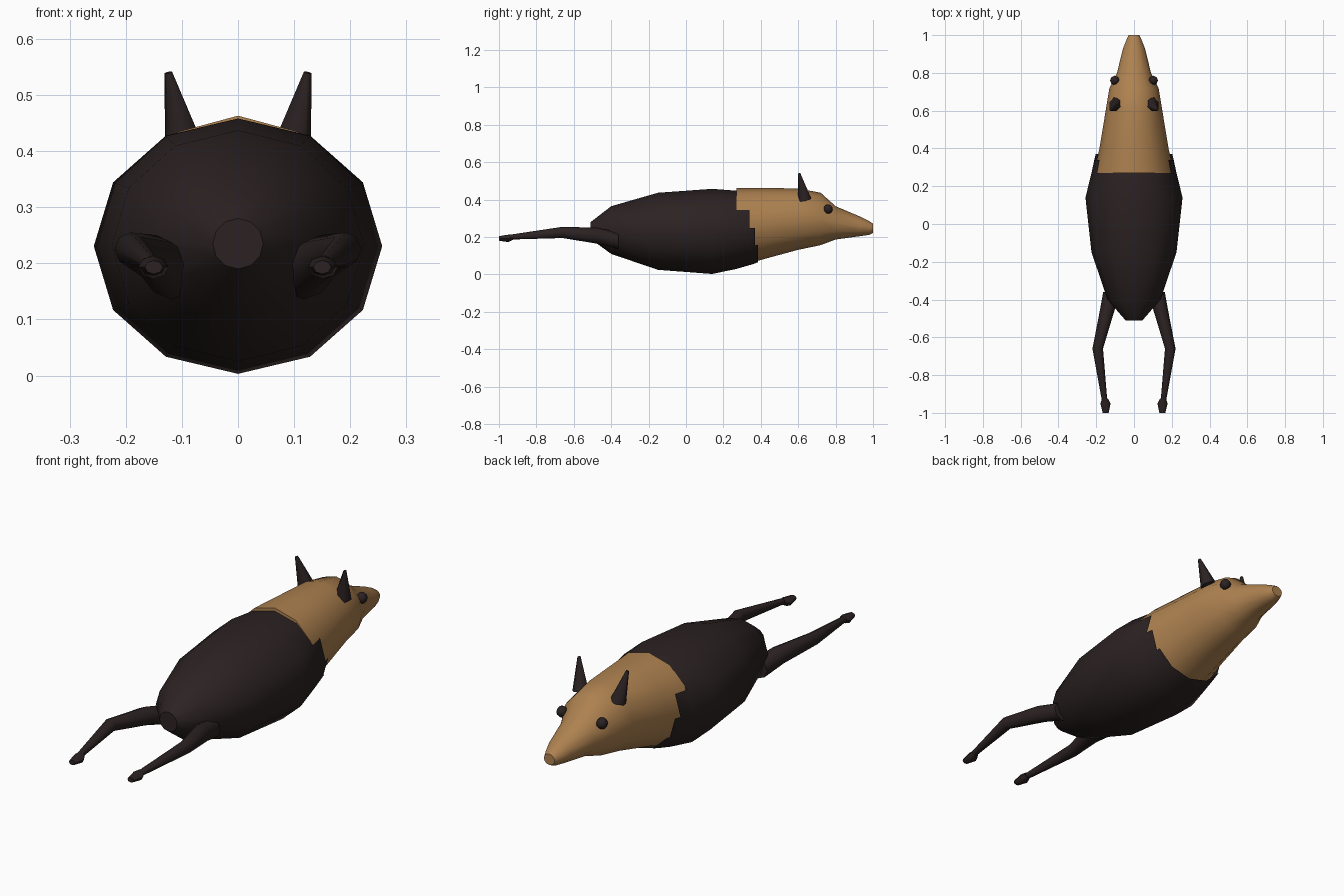
import bpy, bmesh, math
from mathutils import Vector

default = bpy.data.objects.get("Cube")
if default:
    bpy.data.objects.remove(default, do_unlink=True)


def material(name, rgb):
    m = bpy.data.materials.new(name)
    m.use_nodes = True
    m.diffuse_color = (*rgb, 1)
    bsdf = m.node_tree.nodes["Principled BSDF"]
    bsdf.inputs["Base Color"].default_value = (*rgb, 1)
    bsdf.inputs["Roughness"].default_value = 0.8
    return m


DARK = material("dark_brown", (0.025, 0.016, 0.016))
TAN = material("tan", (0.42, 0.22, 0.08))


def finish(name, bm, mat, angle=50):
    bmesh.ops.recalc_face_normals(bm, faces=bm.faces)
    me = bpy.data.meshes.new(name)
    bm.to_mesh(me)
    bm.free()
    me.materials.append(mat)
    ob = bpy.data.objects.new(name, me)
    bpy.context.collection.objects.link(ob)
    bpy.ops.object.select_all(action="DESELECT")
    ob.select_set(True)
    bpy.context.view_layer.objects.active = ob
    bpy.ops.object.shade_smooth_by_angle(angle=math.radians(angle))
    return ob


def loft(rings, sides, keep=lambda y, turn: True, cap_front=True):
    """Skin elliptical rings (x, y, z, half width, half height) set along y."""
    bm = bmesh.new()
    loops = []
    for x, y, z, rx, rz in rings:
        turns = [math.tau * i / sides for i in range(sides)]
        loops.append([bm.verts.new((x + rx * math.sin(t), y, z + rz * math.cos(t)))
                      for t in turns])
    for a, b, ring in zip(loops, loops[1:], rings[1:]):
        for i in range(sides):
            turn = (i + 0.5) * 360 / sides
            if keep(ring[1], min(turn, 360 - turn)):
                j = (i + 1) % sides
                bm.faces.new((a[i], a[j], b[j], b[i]))
    bm.faces.new(loops[0])
    if cap_front:
        bm.faces.new(loops[-1])
    loose = [v for v in bm.verts if not v.link_faces]
    bmesh.ops.delete(bm, geom=loose, context="VERTS")
    return bm


def profile(rows):
    """Turn (y, top, bottom, half width) into centred rings."""
    return [(0, y, (t + b) / 2, w, (t - b) / 2) for y, t, b, w in rows]


# Body, with a collar that steps further along the lower it goes
def collar(y, turn):
    end = 0.27 if turn < 60 else 0.34 if turn < 90 else 0.37 if turn < 120 else 0.385
    return y <= end + 0.001


body = profile([
    (-0.51, 0.28, 0.19, 0.045), (-0.40, 0.365, 0.11, 0.14),
    (-0.15, 0.437, 0.025, 0.225), (0.14, 0.458, 0.003, 0.257),
    (0.27, 0.448, 0.03, 0.225), (0.34, 0.445, 0.05, 0.21),
    (0.37, 0.44, 0.06, 0.203), (0.385, 0.438, 0.066, 0.2)])
finish("body", loft(body, 12, collar, cap_front=False), DARK)

# Head, running from the collar to the snout
head = profile([
    (0.27, 0.463, 0.036, 0.212), (0.40, 0.463, 0.078, 0.183),
    (0.60, 0.46, 0.132, 0.15), (0.72, 0.437, 0.157, 0.13),
    (0.80, 0.365, 0.187, 0.09), (0.93, 0.31, 0.205, 0.058),
    (0.98, 0.285, 0.212, 0.038), (1.0, 0.272, 0.222, 0.028)])
finish("head", loft(head, 12), TAN)

for side, label in ((1, "left"), (-1, "right")):
    # Leg: thigh, knee and ankle
    leg = [(side * x, y, z, rx, rz) for x, y, z, rx, rz in (
        (0.155, -0.94, 0.2, 0.014, 0.013), (0.192, -0.66, 0.225, 0.028, 0.03),
        (0.145, -0.47, 0.207, 0.038, 0.043), (0.118, -0.36, 0.18, 0.045, 0.045))]
    finish(label + "_leg", loft(leg, 8), DARK)

    # Hoof
    hoof = [(side * x, y, z, rx, rz) for x, y, z, rx, rz in (
        (0.15, -1.0, 0.193, 0.016, 0.012), (0.151, -0.95, 0.193, 0.027, 0.02),
        (0.153, -0.925, 0.2, 0.016, 0.014))]
    finish(label + "_hoof", loft(hoof, 8), DARK)

    # Ear
    base, tip = Vector((side * 0.095, 0.635, 0.40)), Vector((side * 0.124, 0.605, 0.54))
    axis = tip - base
    bm = bmesh.new()
    bmesh.ops.create_cone(bm, cap_ends=True, segments=6, radius1=0.037,
                          radius2=0.007, depth=axis.length)
    bmesh.ops.rotate(bm, verts=bm.verts, matrix=axis.to_track_quat("Z", "Y").to_matrix())
    bmesh.ops.translate(bm, verts=bm.verts, vec=(base + tip) / 2)
    finish(label + "_ear", bm, DARK, 65)

    # Eye
    bm = bmesh.new()
    bmesh.ops.create_uvsphere(bm, u_segments=8, v_segments=6, radius=0.025)
    bmesh.ops.translate(bm, verts=bm.verts, vec=(side * 0.102, 0.76, 0.35))
    finish(label + "_eye", bm, DARK)
